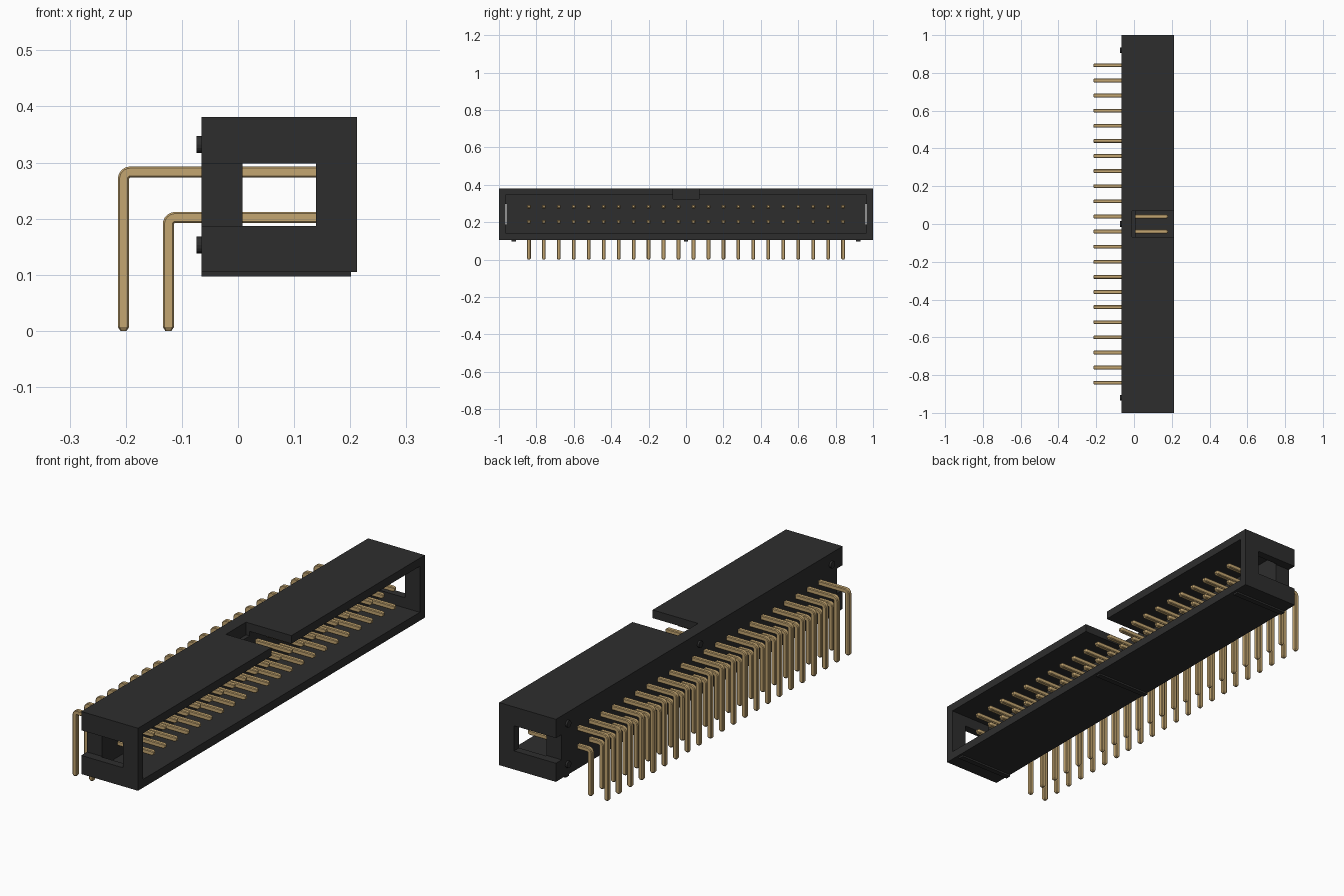
import bpy, bmesh, math
from mathutils import Vector

cube = bpy.data.objects.get("Cube")
if cube:
    bpy.data.objects.remove(cube, do_unlink=True)


def material(name, color):
    m = bpy.data.materials.new(name)
    m.use_nodes = True
    m.diffuse_color = color
    bsdf = m.node_tree.nodes["Principled BSDF"]
    bsdf.inputs["Base Color"].default_value = color
    bsdf.inputs["Roughness"].default_value = 0.6
    return m


BLACK = material("black plastic", (0.027, 0.027, 0.027, 1))
GOLD = material("gold metal", (0.55, 0.38, 0.165, 1))


def finish(name, bm, mat):
    bmesh.ops.recalc_face_normals(bm, faces=bm.faces)
    mesh = bpy.data.meshes.new(name)
    bm.to_mesh(mesh)
    bm.free()
    mesh.materials.append(mat)
    ob = bpy.data.objects.new(name, mesh)
    bpy.context.collection.objects.link(ob)
    return ob


def box(name, x, y, z):
    bm = bmesh.new()
    bmesh.ops.create_cube(bm, size=1)
    for v in bm.verts:
        v.co = [r[0] if c < 0 else r[1] for c, r in zip(v.co, (x, y, z))]
    return finish(name, bm, BLACK)


# Housing: a block hollowed from the mating side
housing = box("housing", (-0.065, 0.212), (-1, 1), (0.105, 0.381))
cutters = [
    box("cavity_cutter", (0.008, 0.3), (-0.965, 0.965), (0.142, 0.345)),
    box("key_slot_cutter", (-0.01, 0.3), (-0.07, 0.07), (0.325, 0.5)),
    box("near_window_cutter", (-0.1, 0.139), (-1.1, -0.96), (0.187, 0.298)),
    box("far_window_cutter", (-0.1, 0.139), (0.96, 1.1), (0.187, 0.298)),
]
bpy.context.view_layer.objects.active = housing
for cutter in cutters:
    cutter.hide_render = True
    mod = housing.modifiers.new("cut", "BOOLEAN")
    mod.operation = "DIFFERENCE"
    mod.solver = "EXACT"
    mod.object = cutter
    bpy.ops.object.modifier_apply(modifier=mod.name)
    bpy.data.objects.remove(cutter, do_unlink=True)

# Standoff ribs below and round studs on the back
for place, y in (("near", -0.92), ("middle", 0), ("far", 0.92)):
    box(place + "_bottom_rib", (-0.065, 0.201), (y - 0.012, y + 0.012), (0.097, 0.106))
    for level, z in (("lower", 0.153), ("upper", 0.332)):
        bm = bmesh.new()
        bmesh.ops.create_cone(bm, cap_ends=True, segments=16, radius1=0.015,
                              radius2=0.015, depth=0.012)
        for v in bm.verts:
            v.co = Vector((-0.068 + v.co.z, y + v.co.x, z + v.co.y))
        finish(f"{place}_{level}_stud", bm, BLACK)


def pin_row(name, x, z, half=0.01, chamfer=0.003, bend=0.012):
    """Bent pin with tapered tips, repeated along y."""
    down, along = Vector((0, 0, -1)), Vector((1, 0, 0))
    tip = 0.007
    # Stations: position, in-plane outward normal, section scale
    stations = [(Vector((x, 0, 0)), -along, 0.55), (Vector((x, 0, tip)), -along, 1)]
    centre = Vector((x + bend, 0, z - bend))
    for i in range(7):
        a = math.radians(15 * i)
        n = -along * math.cos(a) - down * math.sin(a)
        stations.append((centre + n * bend, n, 1))
    stations += [(Vector((0.18 - tip, 0, z)), -down, 1), (Vector((0.18, 0, z)), -down, 0.55)]
    k = half - chamfer
    section = [(half, -k), (half, k), (k, half), (-k, half),
               (-half, k), (-half, -k), (-k, -half), (k, -half)]
    bm = bmesh.new()
    rings = [[bm.verts.new(p + (n * u + Vector((0, v, 0))) * s) for u, v in section]
             for p, n, s in stations]
    for a, b in zip(rings, rings[1:]):
        for i in range(8):
            j = (i + 1) % 8
            bm.faces.new((a[i], a[j], b[j], b[i]))
    bm.faces.new(rings[0])
    bm.faces.new(rings[-1])
    ob = finish(name, bm, GOLD)
    ob.location.y = -0.84
    arr = ob.modifiers.new("row", "ARRAY")
    arr.count = 22
    arr.use_relative_offset = False
    arr.use_constant_offset = True
    arr.constant_offset_displace = (0, 0.08, 0)
    return ob


# Two rows of right-angle pins
pin_row("upper_pins", -0.204, 0.283)
pin_row("lower_pins", -0.124, 0.202)
